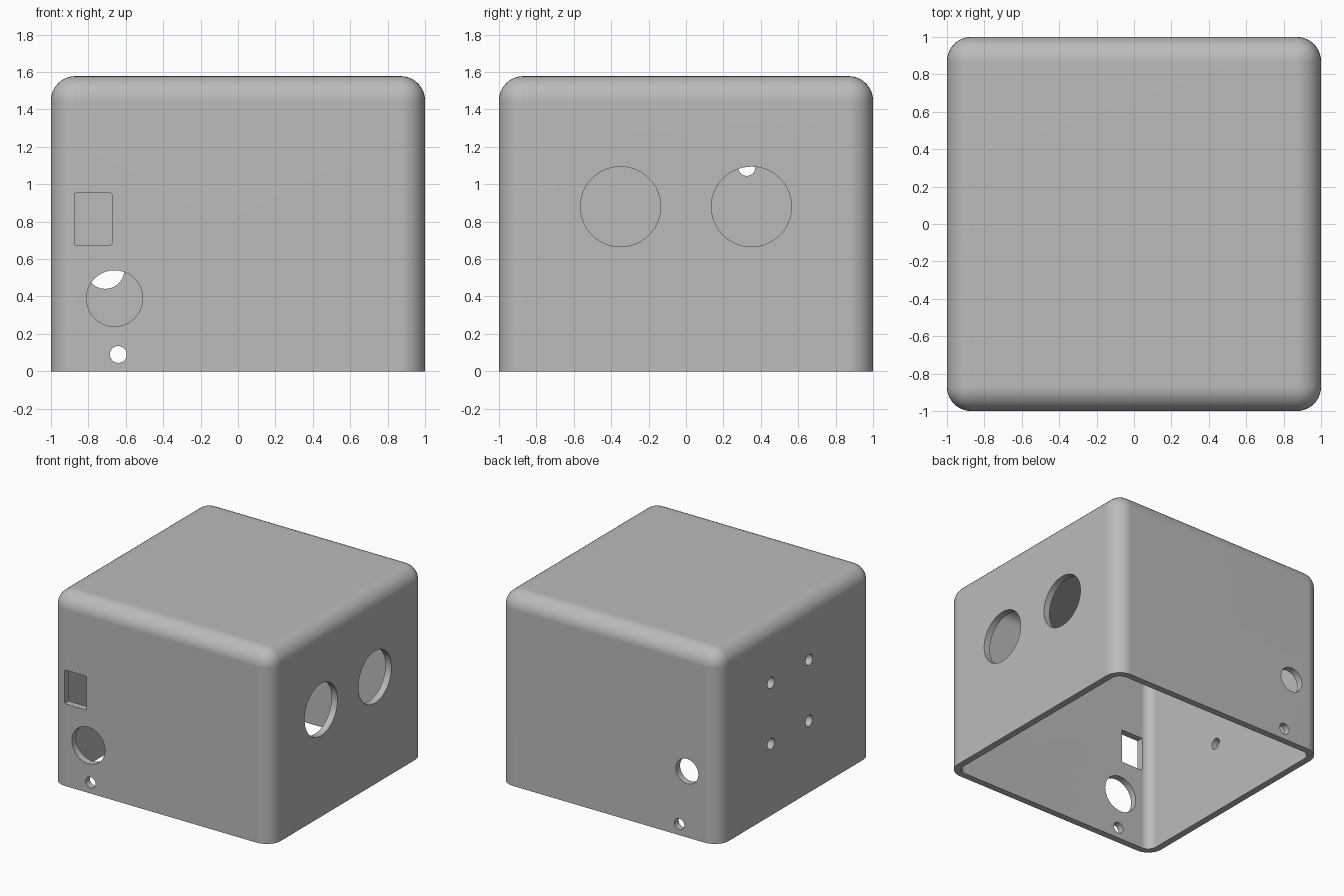
import bpy, bmesh
from math import radians
from mathutils import Matrix, Vector

if "Cube" in bpy.data.objects:
    bpy.data.objects.remove(bpy.data.objects["Cube"])

HEIGHT, WALL, RADIUS = 1.578, 0.055, 0.13

grey = bpy.data.materials.new("plain grey")
grey.use_nodes = True
grey.diffuse_color = (0.5, 0.5, 0.5, 1)
grey.node_tree.nodes["Principled BSDF"].inputs["Base Color"].default_value = (0.5, 0.5, 0.5, 1)


def new_object(name, bm):
    bmesh.ops.recalc_face_normals(bm, faces=bm.faces)
    mesh = bpy.data.meshes.new(name)
    bm.to_mesh(mesh)
    bm.free()
    mesh.materials.append(grey)
    obj = bpy.data.objects.new(name, mesh)
    bpy.context.collection.objects.link(obj)
    return obj


def box(name, low, high, radius, segments, floor=None):
    """Rounded box between two corners, optionally cut off flat at a floor height."""
    low, high = Vector(low), Vector(high)
    bm = bmesh.new()
    bmesh.ops.create_cube(bm, size=1)
    bmesh.ops.scale(bm, vec=high - low, verts=bm.verts)
    bmesh.ops.translate(bm, vec=(low + high) / 2, verts=bm.verts)
    bmesh.ops.bevel(bm, geom=bm.edges[:], offset=radius, segments=segments,
                    profile=0.5, affect='EDGES')
    if floor is not None:
        geom = bm.verts[:] + bm.edges[:] + bm.faces[:]
        bmesh.ops.bisect_plane(bm, geom=geom, plane_co=(0, 0, floor),
                               plane_no=(0, 0, 1), clear_inner=True)
        bmesh.ops.holes_fill(bm, edges=[e for e in bm.edges if e.is_boundary])
    return new_object(name, bm)


def drill(name, center, radius, axis):
    """Round cutter through one wall, along x or y."""
    bm = bmesh.new()
    turn = Matrix.Rotation(radians(90), 4, 'Y' if axis == 'X' else 'X')
    bmesh.ops.create_cone(bm, cap_ends=True, segments=64, radius1=radius, radius2=radius,
                          depth=0.3, matrix=Matrix.Translation(center) @ turn)
    return new_object(name, bm)


# Outer shell and the cavity that hollows it from below
shell = box("enclosure_shell", (-1, -1, -0.5), (1, 1, HEIGHT), RADIUS, 10, floor=0)
inner = 1 - WALL
cutters = [box("cavity_cutter", (-inner, -inner, -0.5), (inner, inner, HEIGHT - WALL),
               RADIUS - WALL, 10, floor=-0.2)]

# Front wall: rectangular window, round port and small hole
cutters.append(box("window_cutter", (-0.875, -1.15, 0.675), (-0.675, -0.85, 0.953), 0.008, 2))
cutters.append(drill("front_port_cutter", (-0.66, -1, 0.39), 0.15, 'Y'))

# Back wall: round port; small holes line up on front and back
cutters.append(drill("back_port_cutter", (-0.71, 1, 0.543), 0.102, 'Y'))
for y in (-1, 1):
    cutters.append(drill("small_hole_cutter", (-0.64, y, 0.09), 0.045, 'Y'))

# Two large openings on the +x wall
for y in (-0.35, 0.35):
    cutters.append(drill("large_opening_cutter", (1, y, 0.88), 0.214, 'X'))

# Four mounting holes on the -x wall
for y in (-0.17, 0.325):
    for z in (0.59, 1.09):
        cutters.append(drill("mounting_hole_cutter", (-1, y, z), 0.045, 'X'))

# Cut everything, then discard the cutters
for cutter in cutters:
    cutter.hide_render = True
    cut = shell.modifiers.new(cutter.name, 'BOOLEAN')
    cut.object, cut.operation, cut.solver = cutter, 'DIFFERENCE', 'EXACT'
graph = bpy.context.evaluated_depsgraph_get()
result = bpy.data.meshes.new_from_object(shell.evaluated_get(graph))
shell.modifiers.clear()
shell.data = result
result.name = "enclosure_shell"
for cutter in cutters:
    bpy.data.objects.remove(cutter)

# Smooth rounded corners, crisp rims and flat walls
bpy.ops.object.select_all(action='DESELECT')
shell.select_set(True)
bpy.context.view_layer.objects.active = shell
bpy.ops.object.shade_smooth_by_angle(angle=radians(30))
weighted = shell.modifiers.new("flat wall normals", 'WEIGHTED_NORMAL')
weighted.keep_sharp = True
